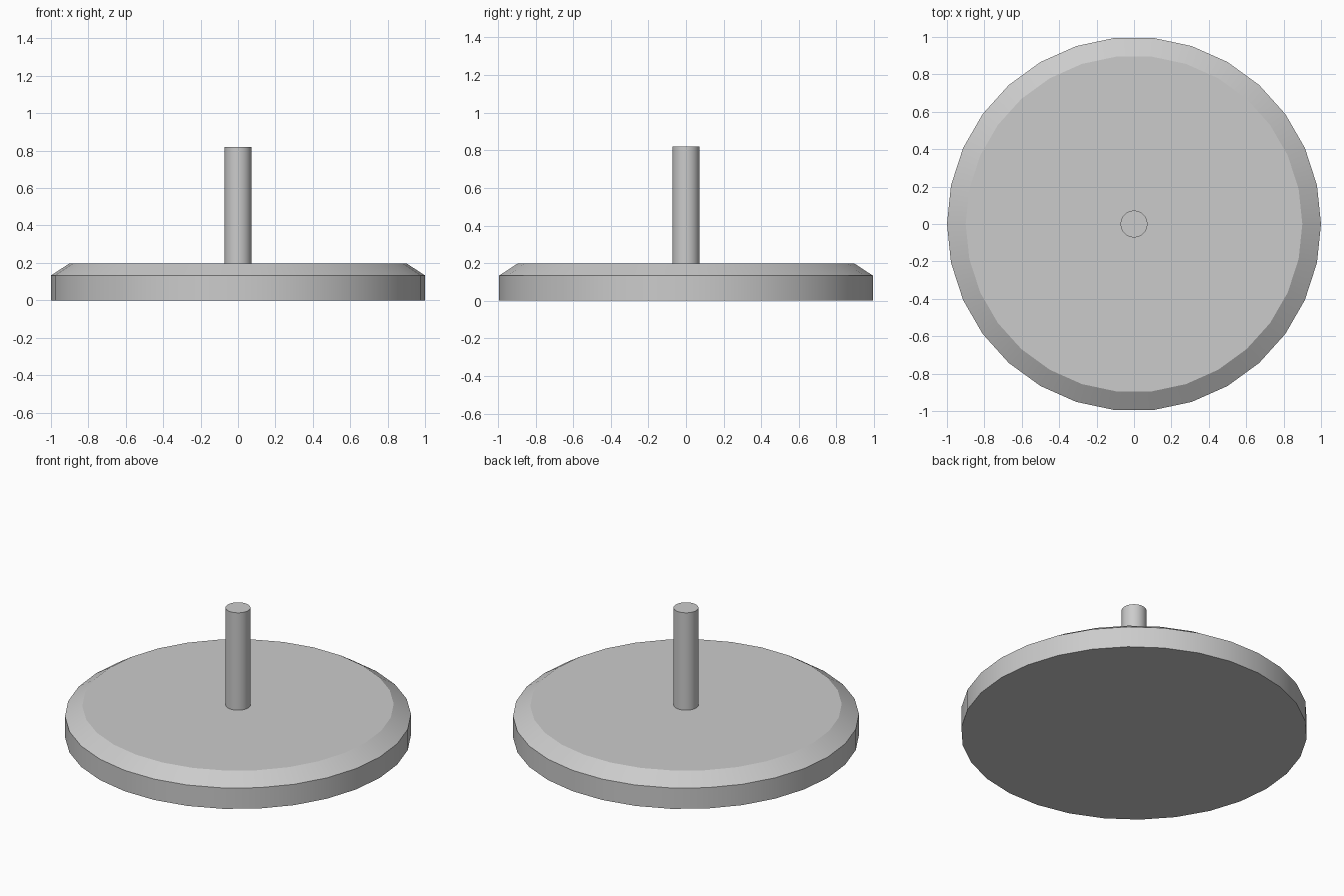
import bpy
import bmesh
from math import cos, sin, tau, radians

cube = bpy.data.objects.get("Cube")
if cube:
    bpy.data.objects.remove(cube, do_unlink=True)

SIDES = 30

grey = bpy.data.materials.new("light_grey")
grey.use_nodes = True
colour = (0.6, 0.6, 0.6, 1)
grey.diffuse_color = colour
grey.node_tree.nodes["Principled BSDF"].inputs["Base Color"].default_value = colour


def turned_part(name, profile):
    """Solid of revolution from (radius, height) points, bottom to top."""
    bm = bmesh.new()
    rings = [[bm.verts.new((r * cos(tau * i / SIDES), r * sin(tau * i / SIDES), z))
              for i in range(SIDES)] for r, z in profile]
    for low, high in zip(rings, rings[1:]):
        for i in range(SIDES):
            j = (i + 1) % SIDES
            bm.faces.new((low[i], low[j], high[j], high[i]))
    bm.faces.new(rings[0][::-1])
    bm.faces.new(rings[-1])
    mesh = bpy.data.meshes.new(name)
    bm.to_mesh(mesh)
    bm.free()
    mesh.materials.append(grey)
    obj = bpy.data.objects.new(name, mesh)
    bpy.context.collection.objects.link(obj)
    bpy.ops.object.select_all(action="DESELECT")
    obj.select_set(True)
    bpy.context.view_layer.objects.active = obj
    bpy.ops.object.shade_smooth_by_angle(angle=radians(30))
    return obj


# Round base plate with a chamfered upper rim
turned_part("base_plate", [(1, 0), (1, 0.133), (0.9, 0.198)])

# Upright pin in the middle of the plate
turned_part("centre_pin", [(0.072, 0.198), (0.072, 0.819)])
